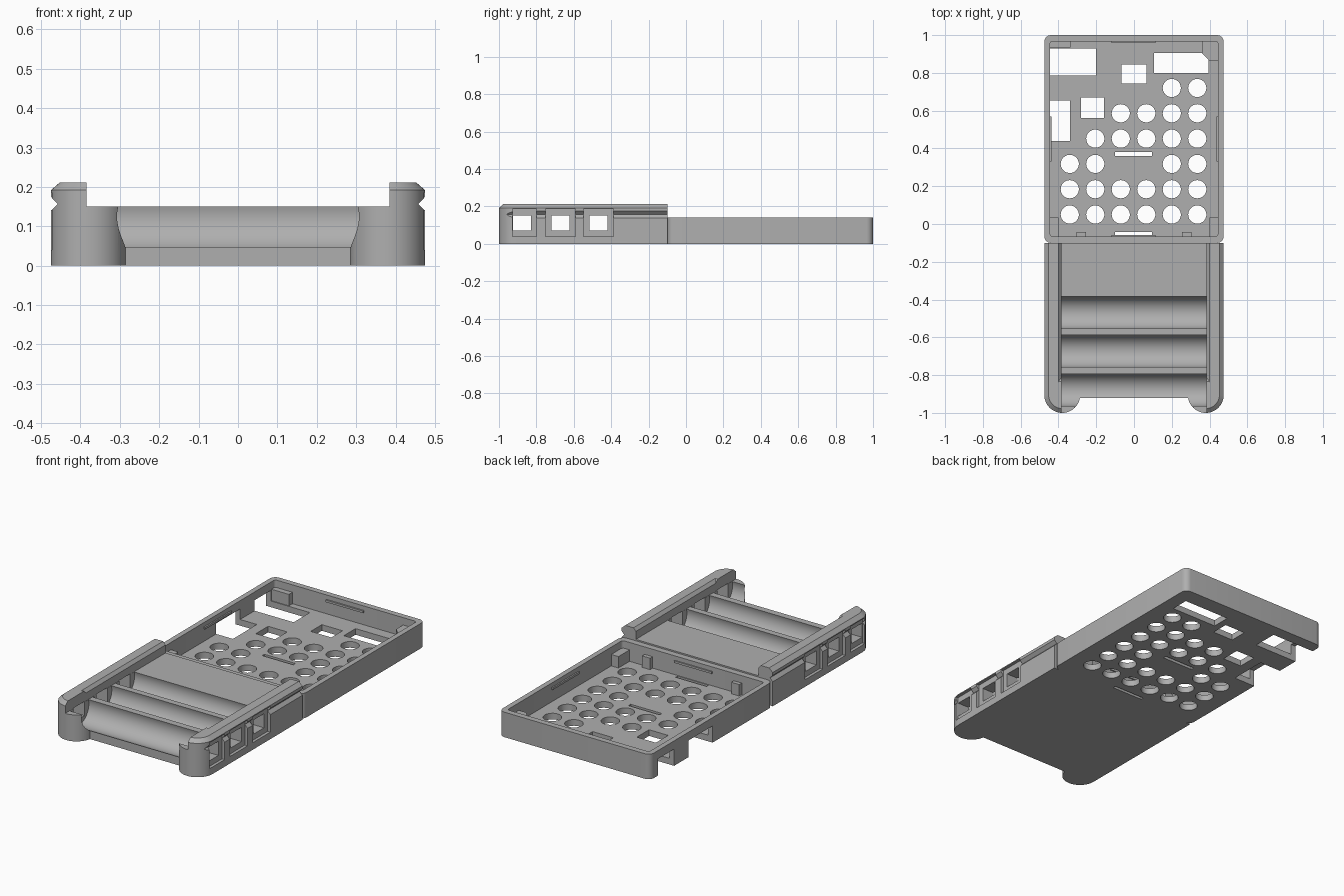
import bpy, bmesh, math
from mathutils import Matrix, Vector

cube = bpy.data.objects.get("Cube")
if cube:
    bpy.data.objects.remove(cube)

grey = bpy.data.materials.new("mid_grey")
grey.use_nodes = True
colour = (0.43, 0.43, 0.43, 1)
grey.diffuse_color = colour
grey.node_tree.nodes["Principled BSDF"].inputs["Base Color"].default_value = colour


def make(name, bm):
    bmesh.ops.recalc_face_normals(bm, faces=bm.faces)
    mesh = bpy.data.meshes.new(name)
    bm.to_mesh(mesh)
    bm.free()
    mesh.materials.append(grey)
    ob = bpy.data.objects.new(name, mesh)
    bpy.context.collection.objects.link(ob)
    return ob


def box(bm, x0, x1, y0, y1, z0, z1):
    size = Vector((x1 - x0, y1 - y0, z1 - z0))
    mid = Vector((x0 + x1, y0 + y1, z0 + z1)) / 2
    bmesh.ops.create_cube(bm, size=1, matrix=Matrix.Translation(mid) @ Matrix.Diagonal(size).to_4x4())


def cylinder(bm, centre, radius, length, along_x=False, sides=40):
    turn = Matrix.Rotation(math.pi / 2 if along_x else 0, 4, "Y")
    bmesh.ops.create_cone(bm, cap_ends=True, segments=sides, radius1=radius, radius2=radius,
                          depth=length, matrix=Matrix.Translation(centre) @ turn)


def prism(bm, points, offset):
    face = bm.faces.new([bm.verts.new(p) for p in points])
    new = bmesh.ops.extrude_face_region(bm, geom=[face])["geom"]
    bmesh.ops.translate(bm, vec=offset, verts=[v for v in new if isinstance(v, bmesh.types.BMVert)])


def rounded_block(bm, x, y0, y1, z0, z1, r):
    points = []
    for cx, cy, start in ((x - r, y1 - r, 0), (r - x, y1 - r, 90), (r - x, y0 + r, 180), (x - r, y0 + r, 270)):
        for i in range(7):
            a = math.radians(start + i * 15)
            points.append((cx + r * math.cos(a), cy + r * math.sin(a), z0))
    prism(bm, points, (0, 0, z1 - z0))


def combine(ob, bm, operation):
    tool = make("tool", bm)
    mod = ob.modifiers.new("combine", "BOOLEAN")
    mod.operation, mod.object, mod.solver = operation, tool, "EXACT"
    bpy.context.view_layer.objects.active = ob
    bpy.ops.object.modifier_apply(modifier=mod.name)
    bpy.data.objects.remove(tool)


def finish(ob):
    bpy.ops.object.select_all(action="DESELECT")
    ob.select_set(True)
    bpy.context.view_layer.objects.active = ob
    bpy.ops.object.shade_smooth_by_angle(angle=math.radians(30))


# Open tray with rounded walls
FLOOR, RIM = 0.035, 0.142
bm = bmesh.new()
rounded_block(bm, 0.475, -0.1, 1, 0, RIM, 0.035)
tray = make("tray", bm)
bm = bmesh.new()
rounded_block(bm, 0.445, -0.065, 0.967, FLOOR, 0.3, 0.015)
combine(tray, bm, "DIFFERENCE")

# Round floor holes, columns used in each row
bm = bmesh.new()
rows = ("012345", "012345", "0145", "12345", "2345", "45")
for j, row in enumerate(rows):
    for i in map(int, row):
        cylinder(bm, (-0.34 + i * 0.135, 0.05 + j * 0.134, 0), 0.048, 0.2)

# Rectangular floor openings, two of them running out through the side wall
for x0, x1, y0, y1, top in (
        (-0.5, -0.2, 0.785, 0.93, 0.095), (-0.5, -0.34, 0.44, 0.655, 0.095),
        (-0.065, 0.065, 0.745, 0.845, 0.1), (0.105, 0.395, 0.8, 0.905, 0.1),
        (-0.28, -0.16, 0.56, 0.67, 0.1), (-0.1, 0.095, 0.36, 0.38, 0.1),
        (-0.1, 0.095, -0.06, -0.042, 0.1)):
    box(bm, x0, x1, y0, y1, -0.1, top)
combine(tray, bm, "DIFFERENCE")
finish(tray)

# Corner rests and locating blocks inside the tray
bm = bmesh.new()
for s in (-1, 1):
    xs = sorted((s * 0.4, s * 0.45))
    box(bm, *xs, -0.07, 0.035, 0.03, 0.1)
    xs = sorted((s * 0.255, s * 0.305))
    box(bm, *xs, -0.07, -0.042, 0.03, 0.1)
box(bm, -0.45, -0.335, 0.935, 0.97, 0.03, 0.1)
prism(bm, [(0.45, 0.97, 0.05), (0.36, 0.97, 0.05), (0.36, 0.905, 0.05), (0.4, 0.865, 0.05),
           (0.45, 0.865, 0.05)], (0, 0, 0.05))
make("tray_corner_rests", bm)

# Thin snap ridges on the inner walls
bm = bmesh.new()
box(bm, -0.12, 0.115, 0.958, 0.97, 0.105, 0.117)
box(bm, -0.12, 0.115, -0.068, -0.058, 0.105, 0.117)
for s in (-1, 1):
    xs = sorted((s * 0.437, s * 0.448))
    box(bm, *xs, 0.33, 0.57, 0.105, 0.117)
make("snap_ridges", bm)

# Battery case: solid core, grooved side walls and rounded front posts
BACK, POST_Y, TOP = -0.1, -0.905, 0.212
bm = bmesh.new()
box(bm, -0.4, 0.4, -0.92, BACK, 0, 0.15)
case = make("battery_case", bm)
wall = ((0.385, 0), (0.475, 0), (0.475, 0.192), (0.452, TOP), (0.4, TOP), (0.385, 0.195))
post = ((0.095, 0), (0.095, 0.192), (0.072, TOP))
for s in (-1, 1):
    bm = bmesh.new()
    prism(bm, [(s * x, POST_Y, z) for x, z in wall], (0, BACK - POST_Y, 0))
    combine(case, bm, "UNION")
    bm = bmesh.new()
    rings = [[bm.verts.new((s * 0.38 + r * math.cos(a * math.tau / 48),
                            POST_Y + r * math.sin(a * math.tau / 48), z)) for a in range(48)]
             for r, z in post]
    for low, high in zip(rings, rings[1:]):
        for a in range(48):
            b = (a + 1) % 48
            bm.faces.new((low[a], low[b], high[b], high[a]))
    bm.faces.new(rings[0])
    bm.faces.new(rings[-1])
    combine(case, bm, "UNION")

# Clear the space between the walls, then hollow the battery troughs
bm = bmesh.new()
box(bm, -0.385, 0.385, -1.1, 0, 0.15, 0.4)
combine(case, bm, "DIFFERENCE")
centres = (-0.878, -0.672, -0.468)
bm = bmesh.new()
for y in centres:
    cylinder(bm, (0, y, 0.125), 0.088, 0.768, True, 64)
combine(case, bm, "DIFFERENCE")

# Recessed frames, contact windows and the long outer groove
bm = bmesh.new()
for s in (-1, 1):
    for y in centres:
        xs = sorted((s * 0.458, s * 0.6))
        box(bm, *xs, y - 0.08 if y > -0.8 else y - 0.05, y + 0.08, 0.04, 0.186)
combine(case, bm, "DIFFERENCE")
bm = bmesh.new()
for s in (-1, 1):
    for y in centres:
        xs = sorted((s * 0.37, s * 0.6))
        box(bm, *xs, y - 0.048, y + 0.048, 0.072, 0.152)
combine(case, bm, "DIFFERENCE")
bm = bmesh.new()
for s in (-1, 1):
    prism(bm, [(s * 0.48, -0.965, 0.134), (s * 0.458, -0.965, 0.157), (s * 0.48, -0.965, 0.18)], (0, 0.9, 0))
combine(case, bm, "DIFFERENCE")
finish(case)
